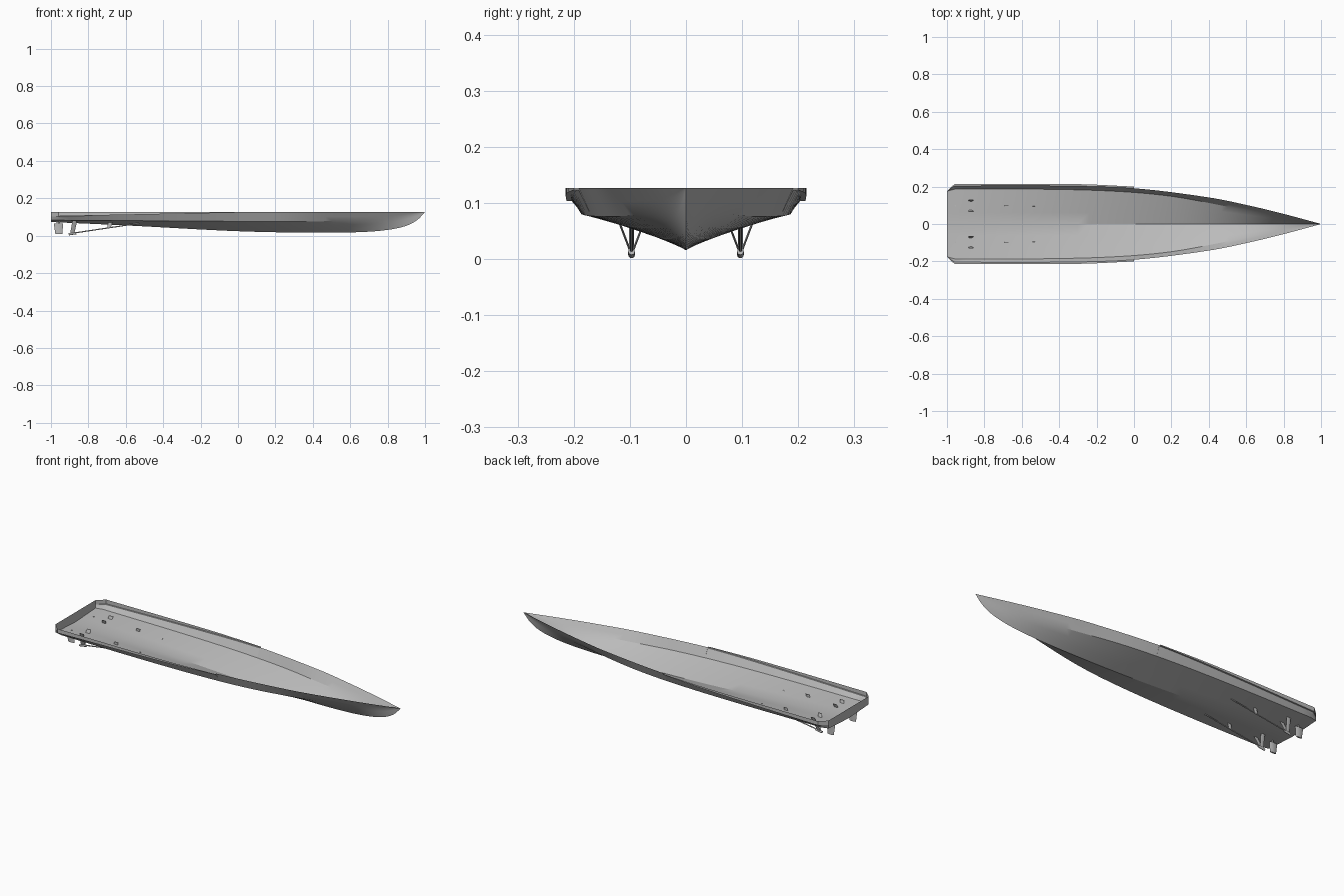
import bpy, bmesh
from math import radians
from mathutils import Vector

if "Cube" in bpy.data.objects:
    bpy.data.objects.remove(bpy.data.objects["Cube"])

grey = bpy.data.materials.new("hull_grey")
grey.use_nodes = True
grey.diffuse_color = (0.5, 0.5, 0.5, 1)
grey.node_tree.nodes["Principled BSDF"].inputs["Base Color"].default_value = grey.diffuse_color


def finish(bm, name, angle=25):
    mesh = bpy.data.meshes.new(name)
    bm.to_mesh(mesh)
    bm.free()
    mesh.materials.append(grey)
    mesh.shade_smooth()
    mesh.set_sharp_from_angle(angle=radians(angle))
    obj = bpy.data.objects.new(name, mesh)
    bpy.context.collection.objects.link(obj)
    return obj


def curve(points):
    """Smooth function of x through (x, value) points."""
    def slope(i):
        a, b = points[max(i - 1, 0)], points[min(i + 1, len(points) - 1)]
        return (b[1] - a[1]) / (b[0] - a[0])

    def value(x):
        i = max(k for k in range(len(points) - 1) if k == 0 or points[k][0] <= x)
        (x0, v0), (x1, v1) = points[i], points[i + 1]
        h = x1 - x0
        t = (x - x0) / h
        return ((1 + 2 * t) * (1 - t) ** 2 * v0 + t * (1 - t) ** 2 * h * slope(i)
                + t * t * (3 - 2 * t) * v1 + t * t * (t - 1) * h * slope(i + 1))
    return value


# Hull lines along the length
TOP = 0.127
keel = curve([(-1, .073), (-.6, .055), (0, .024), (.4, .016), (.65, .019),
              (.8, .031), (.9, .053), (.96, .085), (1, TOP)])
chine_y = curve([(-1, .186), (-.5, .186), (-.1, .175), (.2, .148), (.5, .093), (.8, .032), (1, 0)])
chine_z = curve([(-1, .083), (-.2, .078), (.2, .076), (.5, .078), (.8, .09), (1, TOP)])
sheer = curve([(-1, .204), (-.4, .204), (0, .191), (.4, .142), (.6, .102), (.8, .054), (1, 0)])
rail = curve([(-1, .213), (-.3, .213), (0, .2)])


def section(x, railed):
    """Half section from keel to sheer."""
    s, c, cz = sheer(x), chine_y(x), chine_z(x)
    step_z = .103 + (x + 1) * .02 if railed else TOP
    t = (step_z - cz) / max(TOP - cz, 1e-6)
    inner = s if railed else c + (s - c) * t
    outer = rail(x) if railed else inner
    pts = [(0, keel(x))]
    pts += [(c * f, keel(x) + (cz - keel(x)) * f) for f in (.33, .67, 1)]
    pts += [((c + inner) / 2, (cz + step_z) / 2), (inner, step_z), (outer, step_z), (outer, TOP)]
    limit = .176 + max(0, x + 1) * .925
    return [(min(y, limit), z) for y, z in pts]


# Open hull shell with transom and cut stern corners
stations = [(-1, True), (-.96, True)]
stations += [(-.96 + .96 * i / 16, True) for i in range(1, 17)]
stations += [(1 - (1 - i / 32) ** 1.5, False) for i in range(33)]
bm = bmesh.new()
rows = []
for x, railed in stations:
    half = section(x, railed)
    full = [(-y, z) for y, z in reversed(half[1:])] + half
    rows.append([bm.verts.new((x, y, z)) for y, z in full])
for a, b in zip(rows, rows[1:]):
    for j in range(len(a) - 1):
        bm.faces.new((a[j], b[j], b[j + 1], a[j + 1]))
bm.faces.new(rows[0])
bmesh.ops.remove_doubles(bm, verts=bm.verts, dist=1e-5)
bmesh.ops.dissolve_degenerate(bm, edges=bm.edges, dist=1e-5)
bmesh.ops.recalc_face_normals(bm, faces=bm.faces)
finish(bm, "hull")


def blade(name, low, high, chord_low, chord_high, thick):
    """Tapered foil between two points, chord along x."""
    bm = bmesh.new()
    rings = []
    for p, c in ((low, chord_low), (high, chord_high)):
        outline = [(.5, 0), (.2, .5), (-.3, .4), (-.5, 0), (-.3, -.4), (.2, -.5)]
        rings.append([bm.verts.new(Vector(p) + Vector((u * c, v * thick, 0))) for u, v in outline])
    n = len(rings[0])
    for i in range(n):
        bm.faces.new((rings[0][i], rings[0][(i + 1) % n], rings[1][(i + 1) % n], rings[1][i]))
    for r in rings:
        bm.faces.new(r)
    bmesh.ops.recalc_face_normals(bm, faces=bm.faces)
    return finish(bm, name)


def rod(name, a, b, radius):
    a, b = Vector(a), Vector(b)
    bm = bmesh.new()
    bmesh.ops.create_cone(bm, cap_ends=True, segments=12, radius1=radius, radius2=radius,
                          depth=(b - a).length)
    obj = finish(bm, name, 40)
    obj.location = (a + b) / 2
    obj.rotation_mode = 'QUATERNION'
    obj.rotation_quaternion = (b - a).to_track_quat('Z', 'Y')


# Running gear on each side
for side, s in (("left", 1), ("right", -1)):
    y = s * .097
    rod(f"{side}_propeller_shaft", (-.9, y, .011), (-.53, y, .066), .003)
    rod(f"{side}_shaft_bearing", (-.905, y, .0075), (-.865, y, .0135), .006)
    for place, dy in (("outer", .032), ("inner", -.032)):
        blade(f"{side}_{place}_strut", (-.887, y, .008), (-.87, y + s * dy, .092), .022, .026, .004)
    blade(f"{side}_forward_strut", (-.69, y, .04), (-.68, y, .084), .02, .024, .004)
    blade(f"{side}_rudder", (-.958, y, .01), (-.96, y, .066), .038, .05, .009)
    rod(f"{side}_rudder_stock", (-.955, y, .06), (-.955, y, .079), .004)
